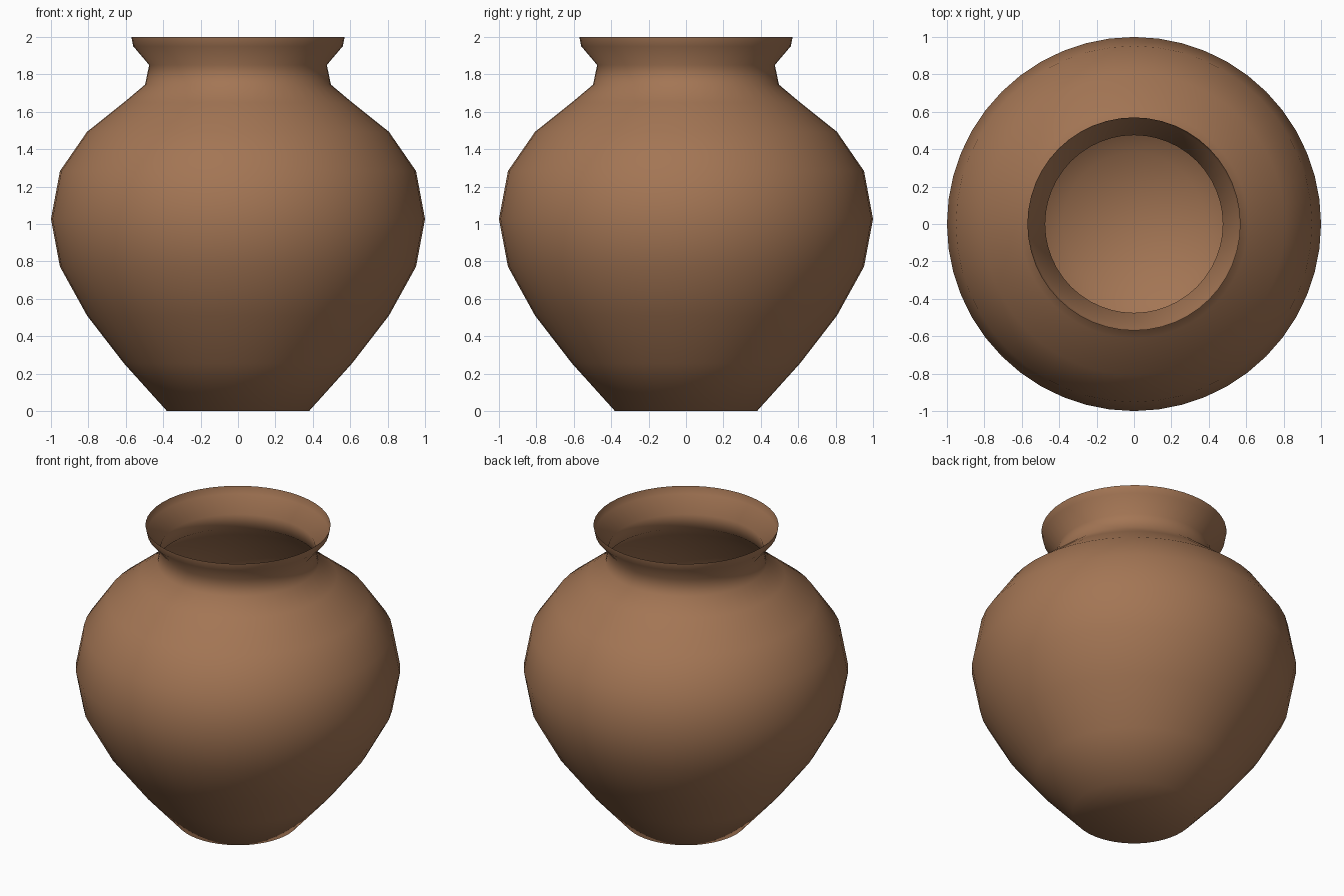
import bpy, bmesh, math

if "Cube" in bpy.data.objects:
    bpy.data.objects.remove(bpy.data.objects["Cube"])

SEGMENTS = 48

# Outline of the thin-walled pot (radius, height), from base to rim
PROFILE = [(0.38, 0.0), (0.61, 0.255), (0.807, 0.51), (0.952, 0.772),
           (1.0, 1.027), (0.952, 1.283), (0.807, 1.493), (0.61, 1.65),
           (0.497, 1.745), (0.475, 1.85), (0.56, 1.95), (0.57, 2.0)]


def lathe(name, profile, material):
    """Spin a profile round z into a smooth sheet with a closed base."""
    bm = bmesh.new()
    rings = []
    for r, z in profile:
        rings.append([bm.verts.new((r * math.cos(2 * math.pi * i / SEGMENTS),
                                    r * math.sin(2 * math.pi * i / SEGMENTS), z))
                      for i in range(SEGMENTS)])
    centre = bm.verts.new((0, 0, profile[0][1]))
    for i in range(SEGMENTS):
        j = (i + 1) % SEGMENTS
        bm.faces.new((centre, rings[0][j], rings[0][i]))
        for low, high in zip(rings, rings[1:]):
            bm.faces.new((low[i], low[j], high[j], high[i]))
    for f in bm.faces:
        f.smooth = True
    mesh = bpy.data.meshes.new(name)
    bm.to_mesh(mesh)
    bm.free()
    mesh.materials.append(material)
    obj = bpy.data.objects.new(name, mesh)
    bpy.context.collection.objects.link(obj)
    return obj


# Brown fired clay
clay = bpy.data.materials.new("brown_clay")
clay.diffuse_color = (0.367, 0.179, 0.089, 1.0)
clay.use_nodes = True
clay.node_tree.nodes["Principled BSDF"].inputs["Base Color"].default_value = clay.diffuse_color

# The pot: body, neck and flared rim in one surface
lathe("clay_pot", PROFILE, clay)
